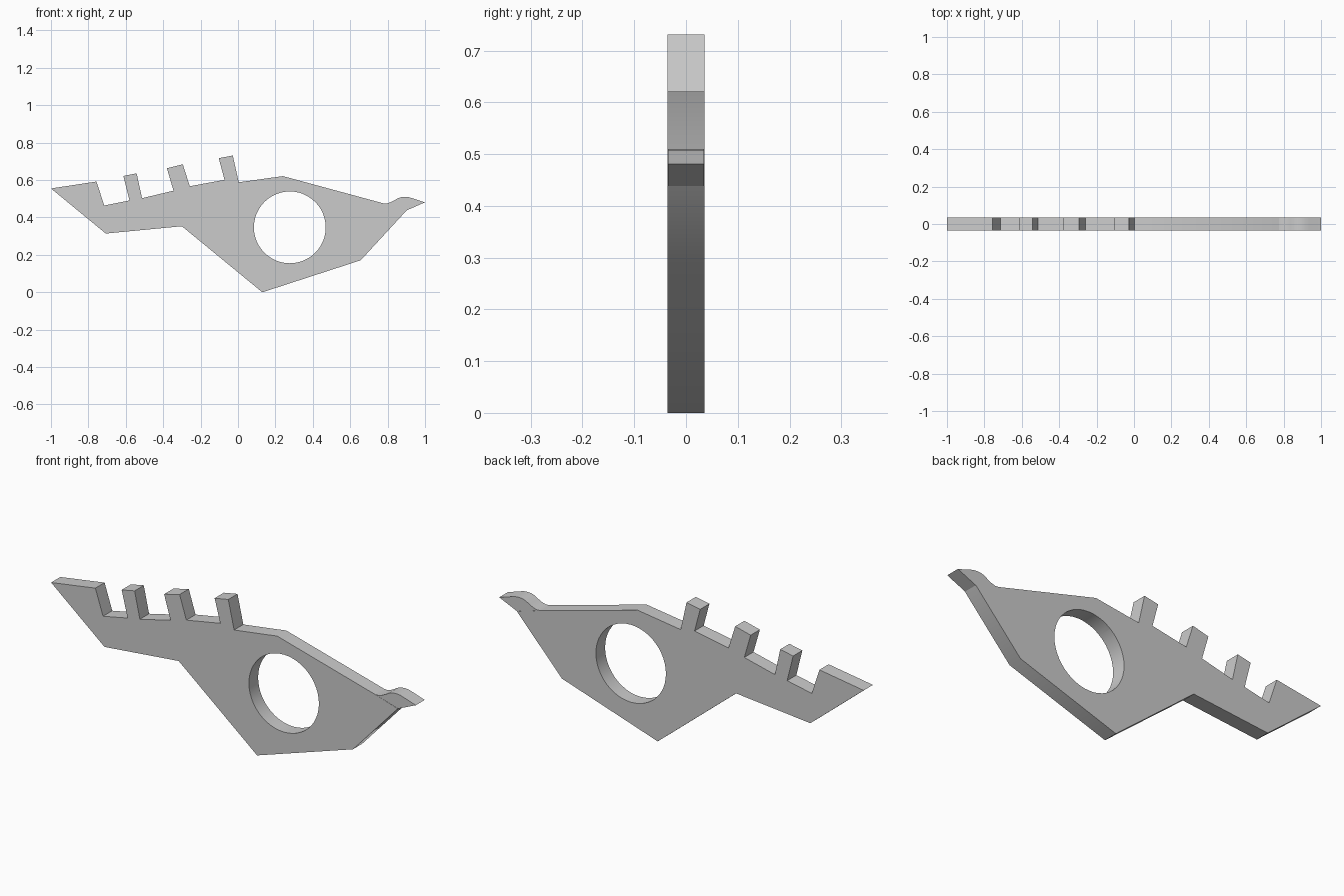
import bpy, bmesh, math
from mathutils import Vector

if "Cube" in bpy.data.objects:
    bpy.data.objects.remove(bpy.data.objects["Cube"])

HALF = 0.036


def plate(name, points, half):
    """Closed x-z outline extruded to +-half in y."""
    bm = bmesh.new()
    face = bm.faces.new([bm.verts.new((x, -half, z)) for x, z in points])
    new = bmesh.ops.extrude_face_region(bm, geom=[face])["geom"]
    verts = [v for v in new if isinstance(v, bmesh.types.BMVert)]
    bmesh.ops.translate(bm, verts=verts, vec=Vector((0, 2 * half, 0)))
    bmesh.ops.recalc_face_normals(bm, faces=bm.faces)
    mesh = bpy.data.meshes.new(name)
    bm.to_mesh(mesh)
    bm.free()
    obj = bpy.data.objects.new(name, mesh)
    bpy.context.collection.objects.link(obj)
    return obj


def shade(obj):
    bpy.ops.object.select_all(action='DESELECT')
    obj.select_set(True)
    bpy.context.view_layer.objects.active = obj
    bpy.ops.object.shade_smooth_by_angle(angle=math.radians(30))


# Teeth: base left, top left, top right, base right
teeth = [
    [(-0.58, 0.491), (-0.613, 0.622), (-0.542, 0.636), (-0.513, 0.503)],
    [(-0.345, 0.543), (-0.38, 0.663), (-0.295, 0.684), (-0.258, 0.567)],
    [(-0.072, 0.601), (-0.103, 0.717), (-0.028, 0.731), (0.004, 0.588)],
]

# Body outline: left fin, toothed top edge, right shoulder, lower edge
outline = [(-1, 0.555), (-0.757, 0.592), (-0.715, 0.464)]
for tooth in teeth:
    outline += tooth
outline += [(0.24, 0.621), (0.775, 0.476), (0.902, 0.438), (0.656, 0.171),
            (0.13, 0.0), (-0.30, 0.353), (-0.707, 0.314)]
body = plate("body_plate", outline, HALF)

# Round hole through the body
cutter = plate("hole_cutter", [(0.277 + 0.192 * math.cos(i * math.tau / 48),
                                0.347 + 0.192 * math.sin(i * math.tau / 48))
                               for i in range(48)], 0.2)
cutter.hide_render = True
cut = body.modifiers.new("hole", 'BOOLEAN')
cut.operation = 'DIFFERENCE'
cut.solver = 'EXACT'
cut.object = cutter
bpy.context.view_layer.objects.active = body
bpy.ops.object.modifier_apply(modifier=cut.name)
bpy.data.objects.remove(cutter, do_unlink=True)
shade(body)

# Curved tail tip, a touch thinner than the body
tail = plate("tail_tip", [(0.775, 0.476), (0.795, 0.475), (0.815, 0.481),
                          (0.835, 0.491), (0.855, 0.503), (0.875, 0.509),
                          (0.895, 0.510), (0.915, 0.508), (0.94, 0.500),
                          (0.97, 0.490), (1.0, 0.481), (0.902, 0.438)], HALF - 0.001)
shade(tail)
